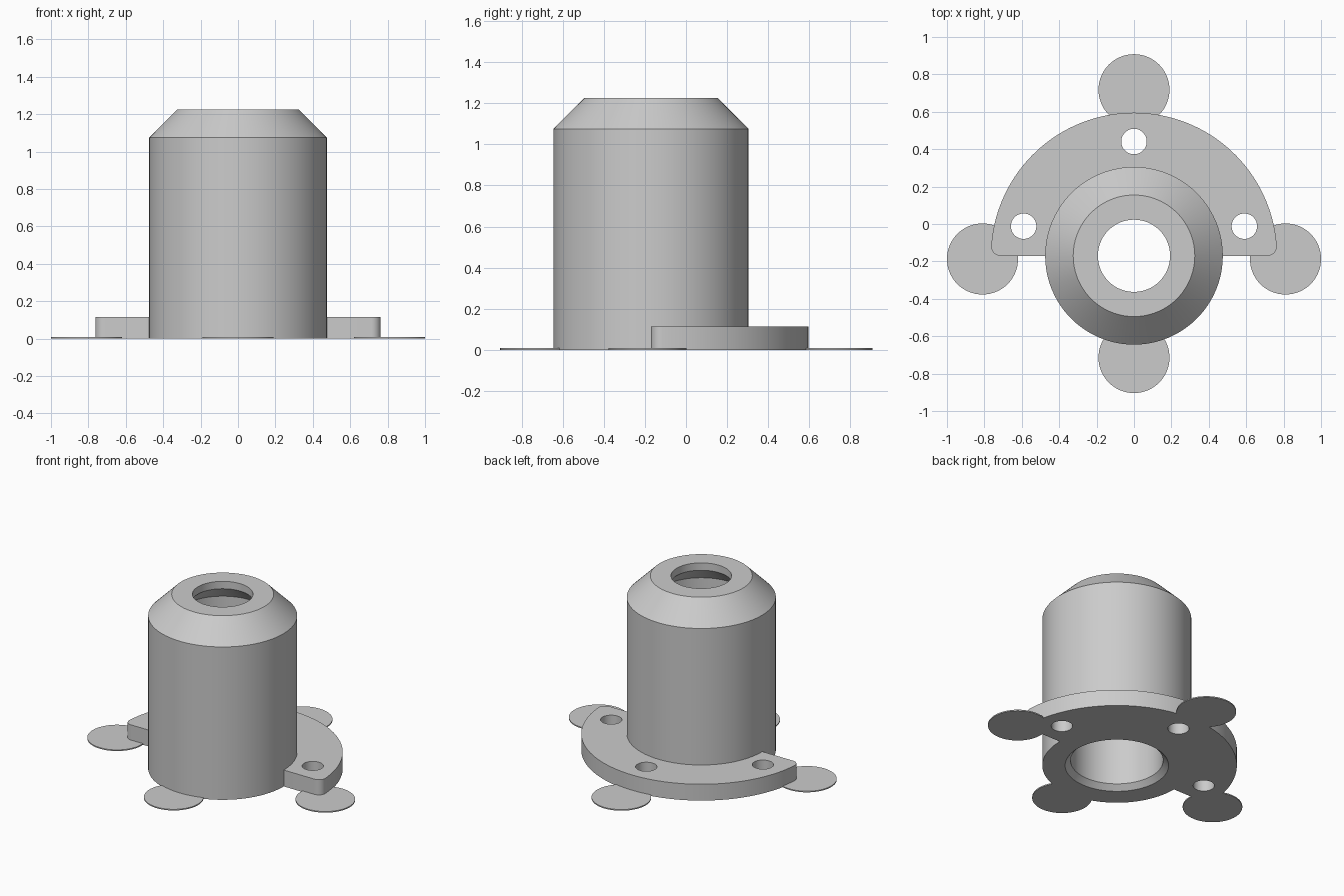
import bpy, bmesh, math
from mathutils import Vector

if "Cube" in bpy.data.objects:
    bpy.data.objects.remove(bpy.data.objects["Cube"])

AXIS_Y = -0.17
FLANGE_R, FLANGE_H = 0.765, 0.115
CORNER_R = 0.05
SEGMENTS = 96

grey = bpy.data.materials.new("plain grey")
grey.use_nodes = True
grey.diffuse_color = (0.6, 0.6, 0.6, 1)
grey.node_tree.nodes["Principled BSDF"].inputs["Base Color"].default_value = (0.6, 0.6, 0.6, 1)


def finish(obj):
    bpy.ops.object.select_all(action="DESELECT")
    obj.select_set(True)
    bpy.context.view_layer.objects.active = obj
    bpy.ops.object.shade_smooth_by_angle(angle=math.radians(30))


def arc(cx, cy, r, start, end, steps):
    """Points along an arc, angles in degrees."""
    angles = [math.radians(start + (end - start) * i / steps) for i in range(steps + 1)]
    return [(cx + r * math.cos(a), cy + r * math.sin(a)) for a in angles]


def lathe(name, profile):
    """Revolve a closed (radius, z) profile round the housing axis."""
    bm = bmesh.new()
    verts = [bm.verts.new((r, 0, z)) for r, z in profile]
    edges = [bm.edges.new((verts[i - 1], verts[i])) for i in range(len(verts))]
    bmesh.ops.spin(bm, geom=verts + edges, cent=(0, 0, 0), axis=(0, 0, 1),
                   angle=math.tau, steps=SEGMENTS)
    bmesh.ops.remove_doubles(bm, verts=bm.verts, dist=0.0001)
    bmesh.ops.recalc_face_normals(bm, faces=bm.faces)
    mesh = bpy.data.meshes.new(name)
    bm.to_mesh(mesh)
    bm.free()
    mesh.materials.append(grey)
    obj = bpy.data.objects.new(name, mesh)
    obj.location.y = AXIS_Y
    bpy.context.collection.objects.link(obj)
    finish(obj)


def plate(name, outlines, height):
    """Extrude a flat outline upward; further outlines inside it become holes."""
    curve = bpy.data.curves.new(name, "CURVE")
    curve.dimensions = "2D"
    curve.fill_mode = "BOTH"
    curve.extrude = height / 2
    for points in outlines:
        spline = curve.splines.new("POLY")
        spline.points.add(len(points) - 1)
        for p, (x, y) in zip(spline.points, points):
            p.co = (x, y, 0, 1)
        spline.use_cyclic_u = True
    shape = bpy.data.objects.new(name + "_outline", curve)
    bpy.context.collection.objects.link(shape)
    bpy.context.view_layer.update()
    graph = bpy.context.evaluated_depsgraph_get()
    mesh = bpy.data.meshes.new_from_object(shape.evaluated_get(graph))
    bpy.data.objects.remove(shape)
    bm = bmesh.new()
    bm.from_mesh(mesh)
    bmesh.ops.remove_doubles(bm, verts=bm.verts, dist=0.0001)
    bmesh.ops.translate(bm, verts=bm.verts, vec=Vector((0, 0, height / 2)))
    bmesh.ops.recalc_face_normals(bm, faces=bm.faces)
    bm.to_mesh(mesh)
    bm.free()
    mesh.name = name
    mesh.materials.clear()
    mesh.materials.append(grey)
    obj = bpy.data.objects.new(name, mesh)
    bpy.context.collection.objects.link(obj)
    finish(obj)


def circle(cx, cy, r, steps=48):
    return arc(cx, cy, r, 0, 360, steps)[:-1]


# Hollow housing: chamfered outside, coned bore and bevelled mouth inside
lathe("housing", [
    (0.33, 0), (0.475, 0), (0.475, 1.075), (0.325, 1.225),
    (0.193, 1.225), (0.193, 1.173), (0.295, 1.073), (0.295, 0.035),
])

# Half-round flange with softened corners and three screw holes
cy = AXIS_Y + CORNER_R
cx = math.sqrt((FLANGE_R - CORNER_R) ** 2 - CORNER_R ** 2)
tilt = math.degrees(math.atan2(CORNER_R, cx))
outline = arc(0, AXIS_Y, FLANGE_R, tilt, 180 - tilt, 64)
outline += arc(-cx, cy, CORNER_R, 180 - tilt, 270, 8)[1:]
outline += arc(0, AXIS_Y, 0.465, 180, 0, 48)
outline += arc(cx, cy, CORNER_R, -90, tilt, 8)[:-1]
holes = []
for degrees in (15, 90, 165):
    a = math.radians(degrees)
    holes.append(circle(0.611 * math.cos(a), AXIS_Y + 0.611 * math.sin(a), 0.068))
plate("flange", [outline] + holes, FLANGE_H)

# Thin round pads under the edge
pads = {"left": (0.81, -0.187), "right": (-0.81, -0.187),
        "back": (0, 0.718), "front": (0, -0.714)}
for side, (x, y) in pads.items():
    plate(side + "_pad", [circle(x, y, 0.19, 64)], 0.008)
